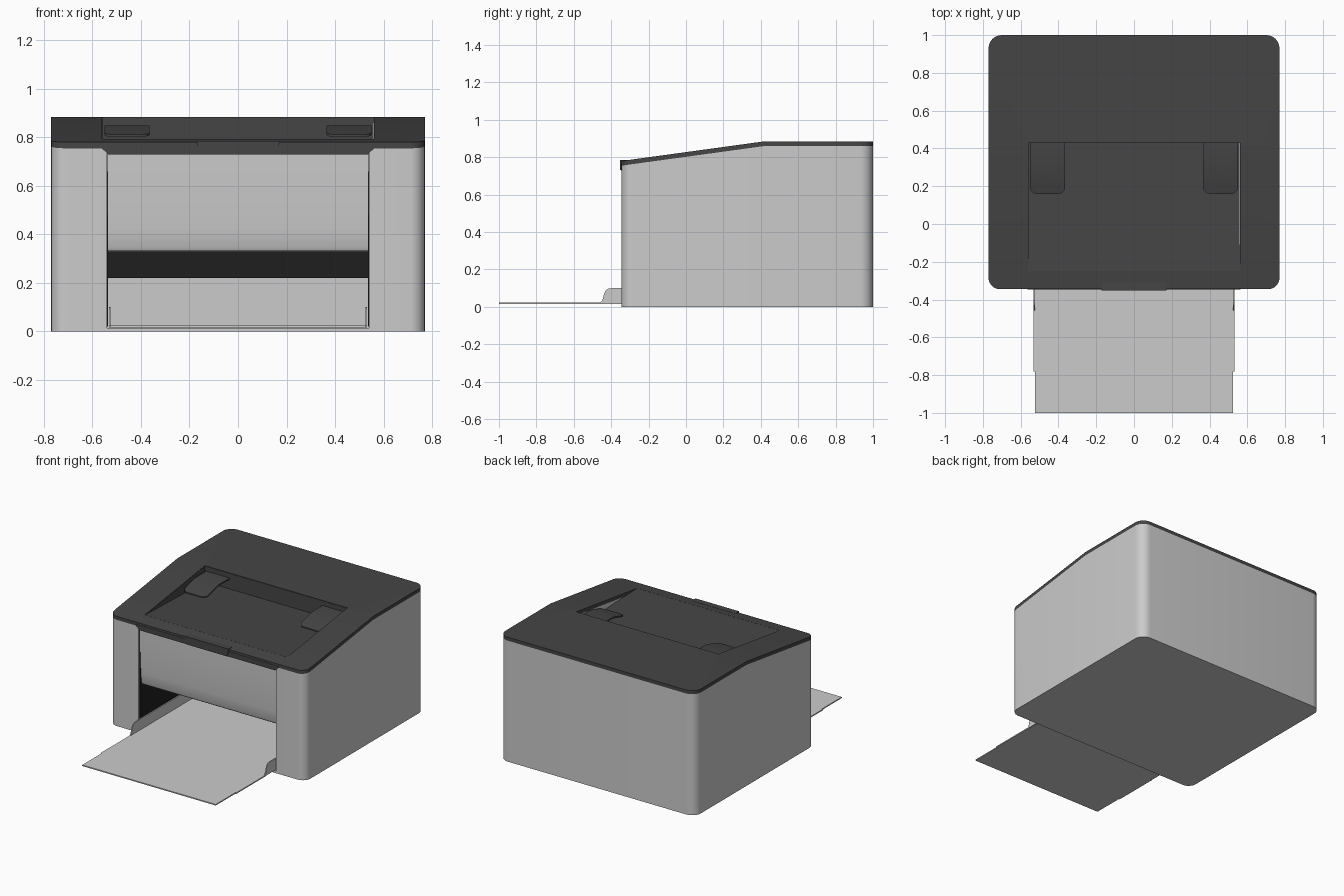
import bpy, bmesh
from math import pi, sin, cos, radians

if "Cube" in bpy.data.objects:
    bpy.data.objects.remove(bpy.data.objects["Cube"])


def material(name, v):
    m = bpy.data.materials.new(name)
    m.diffuse_color = (v, v, v, 1)
    m.use_nodes = True
    m.node_tree.nodes["Principled BSDF"].inputs["Base Color"].default_value = m.diffuse_color
    return m


DARK = material("charcoal", 0.06)
BLACK = material("black", 0.013)


def finish(name, bm, mat=None):
    bmesh.ops.recalc_face_normals(bm, faces=bm.faces)
    me = bpy.data.meshes.new(name)
    bm.to_mesh(me)
    bm.free()
    ob = bpy.data.objects.new(name, me)
    bpy.context.collection.objects.link(ob)
    if mat:
        me.materials.append(mat)
    return ob


def prism(name, pts, lo, hi, axis='x', mat=None):
    """Extrude a (y, z) profile along x, or an (x, z) profile along y."""
    bm = bmesh.new()
    place = (lambda p, t: (t, p[0], p[1])) if axis == 'x' else (lambda p, t: (p[0], t, p[1]))
    a = [bm.verts.new(place(p, lo)) for p in pts]
    b = [bm.verts.new(place(p, hi)) for p in pts]
    bm.faces.new(a)
    bm.faces.new(b)
    n = len(pts)
    for i in range(n):
        bm.faces.new((a[i], a[(i + 1) % n], b[(i + 1) % n], b[i]))
    return finish(name, bm, mat)


def box(name, x0, x1, y0, y1, z0, z1, mat=None):
    return prism(name, [(y0, z0), (y1, z0), (y1, z1), (y0, z1)], x0, x1, 'x', mat)


def slab(name, x0, x1, y0, y1, r_front, r_back, crease, z_low, z_high, mat=None):
    """Rounded plan whose top and bottom heights follow y, folded at the crease."""
    def arc(cx, cy, r, start):
        if r == 0:
            return [(cx, cy)]
        return [(cx + r * cos(start + i * pi / 16), cy + r * sin(start + i * pi / 16))
                for i in range(9)]
    f, b = r_front, r_back
    back = arc(x1 - b, y1 - b, b, 0) + arc(x0 + b, y1 - b, b, pi / 2)
    front = arc(x0 + f, y0 + f, f, pi) + arc(x1 - f, y0 + f, f, 1.5 * pi)
    pts = [(x1, crease)] + back + [(x0, crease)] + front
    k, n = len(back) + 1, len(pts)
    bm = bmesh.new()
    rings = [[bm.verts.new((x, y, h(y))) for x, y in pts] for h in (z_low, z_high)]
    for ring in rings:
        bm.faces.new(ring[:k + 1])
        bm.faces.new(ring[k:] + ring[:1])
    lo, hi = rings
    for i in range(n):
        j = (i + 1) % n
        bm.faces.new((lo[i], lo[j], hi[j], hi[i]))
    return finish(name, bm, mat)


def cut(ob, cutter):
    m = ob.modifiers.new("cut", 'BOOLEAN')
    m.operation, m.solver, m.object = 'DIFFERENCE', 'EXACT', cutter
    bpy.context.view_layer.objects.active = ob
    bpy.ops.object.modifier_apply(modifier=m.name)


def top_z(y):
    return min(0.885, 0.78 + (y + 0.345) * 0.105 / 0.765)


def seam_z(y):
    return top_z(y) - 0.025


# Body and lid share one rounded plan
plan = (-0.77, 0.77, -0.345, 1.0, 0.06, 0.07, 0.42)
body = slab("body", *plan, lambda y: 0, seam_z)
lid = slab("lid", *plan, seam_z, top_z, DARK)

# Front paper bay and the sloping output recess in the top
bay = box("bay_cutter", -0.54, 0.54, -0.5, 0.45, 0.015, 0.745)
mouth = box("mouth_cutter", -0.54, 0.54, -0.5, -0.30, 0.6, 0.775)
recess = prism("recess_cutter", [(-0.25, 0.792), (0.43, 0.77), (0.43, 1), (-0.25, 1)], -0.56, 0.56)
for c in (bay, mouth, recess):
    cut(body, c)
cut(lid, recess)
for c in (bay, mouth, recess):
    bpy.data.objects.remove(c)

# Output recess floor, back and left wall; the right wall stays body grey
prism("output_floor", [(-0.249, 0.793), (0.428, 0.772), (0.428, 0.882), (0.435, 0.882),
                       (0.435, 0.765), (-0.249, 0.785)], -0.5595, 0.5595, 'x', DARK)
prism("output_left_wall", [(-0.249, 0.79), (0.43, 0.765), (0.43, 0.883), (0.42, 0.883)],
      -0.565, -0.558, 'x', DARK)


# Two paper guides reaching out from the recess back wall
def guide_z(y):
    return min(0.85, 0.812 + (y - 0.16) * 0.038 / 0.14)


for side, x0 in (("left", -0.55), ("right", 0.365)):
    slab("paper_guide_" + side, x0, x0 + 0.185, 0.16, 0.43, 0.035, 0, 0.3,
         lambda y: guide_z(y) - 0.01, guide_z, DARK)

# Lid front lip and latch
prism("lid_lip", [(-0.565, 0.765), (-0.56, 0.753), (-0.535, 0.73), (0.535, 0.73),
                  (0.56, 0.753), (0.565, 0.765)], -0.347, -0.30, 'y', DARK)
prism("lid_latch", [(-0.172, 0.786), (-0.16, 0.731), (0.16, 0.731), (0.172, 0.786)],
      -0.352, -0.31, 'y', DARK)

# Front door with a gently curved face
door = prism("front_door", [(-0.335, 0.75), (-0.335, 0.66), (-0.333, 0.58), (-0.33, 0.5),
                            (-0.325, 0.42), (-0.318, 0.35), (-0.312, 0.336), (-0.30, 0.328),
                            (-0.27, 0.328), (-0.27, 0.75)], -0.538, 0.538)

# Dark lining inside the bay
for side, x in (("left", -0.54), ("right", 0.536)):
    box("bay_lining_" + side, x, x + 0.004, -0.335, 0.449, 0.02, 0.74, BLACK)
box("bay_lining_back", -0.537, 0.537, 0.44, 0.449, 0.22, 0.74, BLACK)

# Paper tray with raised side fences
box("tray_plate", -0.525, 0.525, -1.0, 0.44, 0.016, 0.024)
fence = [(-0.462, 0.018), (-0.447, 0.035), (-0.438, 0.07), (-0.43, 0.088), (-0.415, 0.098),
         (-0.395, 0.1), (0.44, 0.1), (0.44, 0.018)]
for side, x in (("left", -0.532), ("right", 0.525)):
    prism("tray_fence_" + side, fence, x, x + 0.007)
    box("tray_edge_" + side, x, x + 0.007, -0.78, -0.45, 0.016, 0.024)

# Smooth the rounded corners, keep hard edges
for ob in bpy.context.scene.objects:
    ob.select_set(True)
bpy.context.view_layer.objects.active = body
bpy.ops.object.shade_smooth_by_angle(angle=radians(30))
